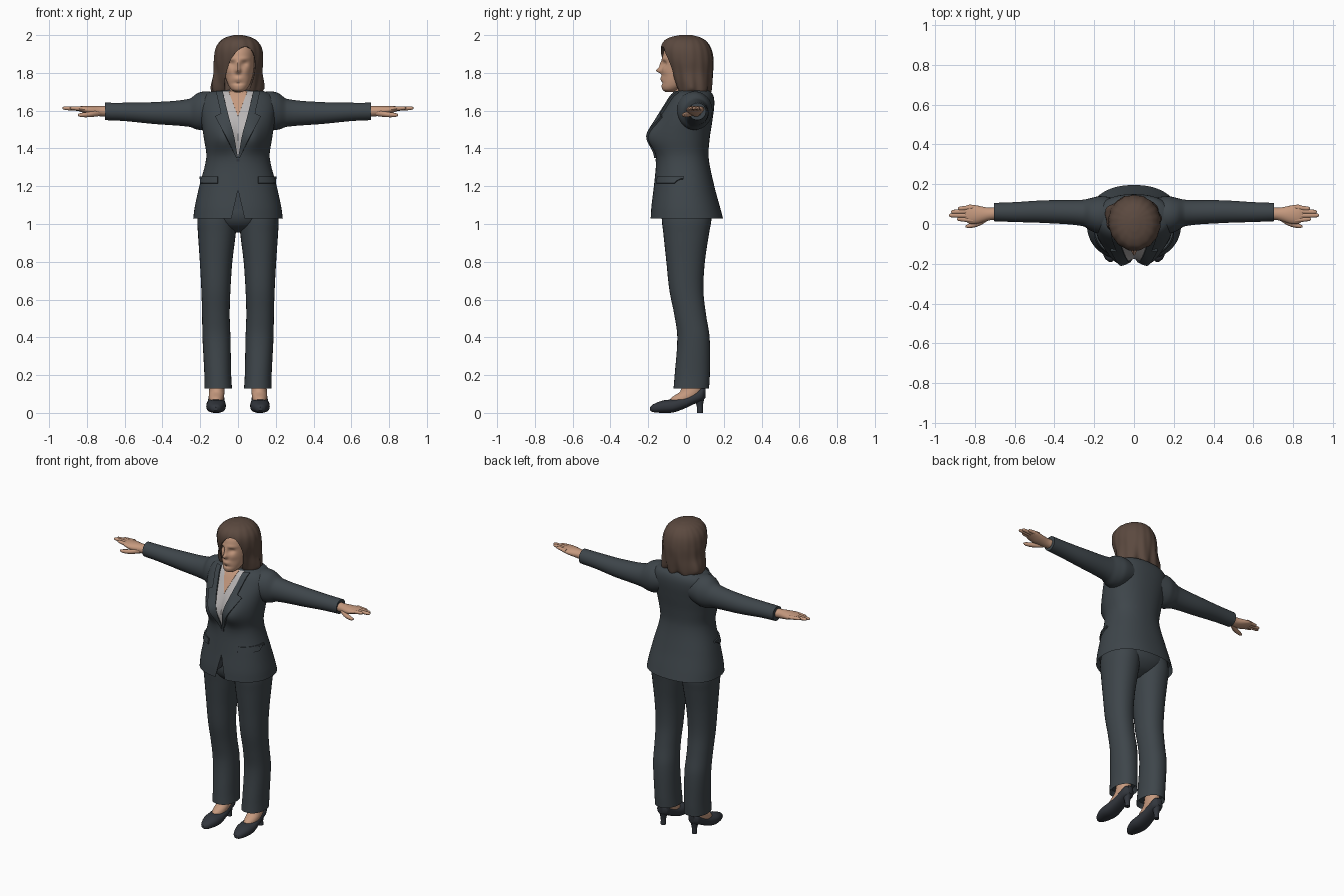
import bpy, bmesh
from math import sin, cos, pi, exp, atan2, copysign
from mathutils import Vector

if "Cube" in bpy.data.objects:
    bpy.data.objects.remove(bpy.data.objects["Cube"])


def material(name, *rgb):
    m = bpy.data.materials.new(name)
    m.use_nodes = True
    m.diffuse_color = (*rgb, 1)
    m.node_tree.nodes["Principled BSDF"].inputs["Base Color"].default_value = (*rgb, 1)
    return m


SUIT = material("charcoal suit", .048, .06, .069)
SKIN = material("skin", .56, .32, .21)
HAIR = material("brown hair", .105, .067, .05)
SHIRT = material("light grey shirt", .48, .46, .46)
SHOE = material("dark shoe", .032, .037, .046)
parts = []


def finish(name, bm, mat, mirror=False):
    bmesh.ops.recalc_face_normals(bm, faces=bm.faces)
    me = bpy.data.meshes.new(name)
    bm.to_mesh(me)
    bm.free()
    me.materials.append(mat)
    ob = bpy.data.objects.new(name, me)
    bpy.context.collection.objects.link(ob)
    if mirror:
        ob.modifiers.new("mirror", 'MIRROR')
    parts.append(ob)
    return ob


def sample(rows, t):
    """Smooth interpolation of section rows at position t."""
    i = 0
    while i < len(rows) - 2 and t > rows[i + 1][0]:
        i += 1
    last = len(rows) - 1
    a, b = rows[i], rows[i + 1]
    h = b[0] - a[0]
    u = (t - a[0]) / h

    def slope(j, k):
        p, q = rows[max(j - 1, 0)], rows[min(j + 1, last)]
        return (q[k] - p[k]) / (q[0] - p[0])
    w = 3 * u * u - 2 * u ** 3
    return [a[k] + w * (b[k] - a[k]) + h * (u * (1 - u) ** 2 * slope(i, k) - u * u * (1 - u) * slope(i + 1, k))
            for k in range(1, 5)]


def spow(v, p):
    return copysign(abs(v) ** p, v)


def loft(name, mat, rows, axis='z', sides=32, power=1.0, steps=5, tweak=None, mirror=False, hollow=0):
    """Rows hold: position, centre, half width, low, high."""
    bm = bmesh.new()
    ts = [a[0] + (b[0] - a[0]) * s / steps for a, b in zip(rows, rows[1:]) for s in range(steps)]
    rings = []
    for t in ts + [rows[-1][0]]:
        c, h, lo, hi = sample(rows, t)
        ring = []
        for k in range(sides):
            ang = pi / 2 + 2 * pi * k / sides
            a = c + h * spow(cos(ang), power)
            b = (lo + hi) / 2 + (hi - lo) / 2 * spow(sin(ang), power)
            v = Vector({'z': (a, b, t), 'x': (t, a, b), 'y': (a, t, b)}[axis])
            if tweak:
                tweak(v)
            ring.append(bm.verts.new(v))
        rings.append(ring)
    for r, q in zip(rings, rings[1:]):
        for k in range(sides):
            n = (k + 1) % sides
            bm.faces.new((r[k], r[n], q[n], q[k]))
    cap = bm.faces.new(rings[0])
    bm.faces.new(rings[-1])
    if hollow:
        bmesh.ops.recalc_face_normals(bm, faces=bm.faces)
        bmesh.ops.inset_individual(bm, faces=[cap], thickness=.015)
        for v in cap.verts:
            v.co.z += hollow
    return finish(name, bm, mat, mirror)


def carve(ob, cutter):
    parts.remove(cutter)
    cutter.hide_render = True
    m = ob.modifiers.new("carve", 'BOOLEAN')
    m.operation, m.solver, m.object = 'DIFFERENCE', 'EXACT', cutter
    cutters.append(cutter)


cutters = []

# Jacket body
TORSO = [(1.03, 0, .237, -.188, .196), (1.09, 0, .229, -.184, .18), (1.2, 0, .205, -.17, .15),
         (1.35, 0, .168, -.157, .12), (1.45, 0, .18, -.165, .125), (1.55, 0, .195, -.148, .14),
         (1.64, 0, .2, -.102, .15), (1.69, 0, .17, -.068, .14), (1.715, 0, .1, -.03, .11)]
BOX = .88


def bust(v):
    if v.y < 0:
        v.y -= .045 * exp(-((abs(v.x) - .08) / .06) ** 2 - ((v.z - 1.46) / .075) ** 2)


jacket = loft("jacket", SUIT, TORSO, sides=56, power=BOX, tweak=bust, hollow=.05)
carve(jacket, loft("front_opening_cutter", SUIT, [(-.3, 0, .06, .88, 1.18), (-.135, 0, .06, .88, 1.18)],
                   'y', sides=3, steps=1))


def on_torso(x, z):
    c, h, lo, hi = sample(TORSO, z)
    u = min(abs(x) / h, 1) ** (1 / BOX)
    v = Vector((x, (lo + hi) / 2 - (hi - lo) / 2 * (1 - u * u) ** (BOX / 2), z))
    bust(v)
    return v


def patch(name, mat, z0, z1, left, right, thick, mirror=False, n=24):
    """Plate following the torso front between two edge functions of height."""
    bm = bmesh.new()
    grid = []
    for i in range(n + 1):
        z = z0 + (z1 - z0) * i / n
        grid.append([bm.verts.new(on_torso(left(z) + (right(z) - left(z)) * j / 12, z)) for j in range(13)])
    for r, q in zip(grid, grid[1:]):
        for j in range(12):
            bm.faces.new((r[j], r[j + 1], q[j + 1], q[j]))
    ob = finish(name, bm, mat)
    m = ob.modifiers.new("thickness", 'SOLIDIFY')
    m.thickness, m.offset = thick, 0
    if mirror:
        ob.modifiers.new("mirror", 'MIRROR')


# Shirt, open neck, lapels, pocket flaps and button
def edge(z):
    return .002 + .23 * (z - 1.36)


def lapel(z):
    return edge(z) + (.012 + .27 * (z - 1.36) if z < 1.57 else .035)


def neck_v(z):
    return .001 + .37 * (z - 1.57)


patch("shirt", SHIRT, 1.36, 1.7, lambda z: -edge(z), edge, .006)
patch("open_neckline", SKIN, 1.57, 1.7, lambda z: -neck_v(z), neck_v, .0095)
patch("lapels", SUIT, 1.35, 1.695, edge, lapel, .022, True)
patch("pocket_flaps", SUIT, 1.215, 1.25, lambda z: .105, lambda z: .195, .016, True)
patch("button", SHOE, 1.33, 1.345, lambda z: -.008, lambda z: .008, .009, n=4)

# Sleeves
loft("sleeves", SUIT, [(.09, .045, .085, 1.53, 1.69), (.17, .045, .095, 1.5, 1.702), (.215, .048, .083, 1.5, 1.692),
                       (.26, .056, .066, 1.515, 1.662), (.45, .062, .057, 1.53, 1.645),
                       (.6, .06, .05, 1.545, 1.642), (.705, .06, .046, 1.55, 1.642)], 'x', mirror=True)

# Hands
loft("palms", SKIN, [(.68, .055, .032, 1.568, 1.625), (.73, .05, .032, 1.57, 1.625), (.79, .047, .046, 1.58, 1.626),
                     (.83, .05, .047, 1.593, 1.624), (.85, .052, .036, 1.6, 1.62)], 'x', 20, mirror=True)
for name, y, tip in (("index", .018, .89), ("middle", .042, .93), ("ring", .064, .92), ("little", .085, .885)):
    loft(name + "_fingers", SKIN, [(.81, y, .012, 1.597, 1.622), (tip - .02, y * .8 + .01, .011, 1.603, 1.622),
                                   (tip - .004, y * .8 + .01, .008, 1.607, 1.62),
                                   (tip, y * .8 + .01, .003, 1.611, 1.616)], 'x', 12, mirror=True)
loft("thumbs", SKIN, [(.73, .035, .015, 1.572, 1.605), (.78, .006, .016, 1.566, 1.595),
                      (.83, -.01, .011, 1.566, 1.588), (.848, -.012, .004, 1.572, 1.582)], 'x', 12, mirror=True)

# Trousers
loft("trouser_seat", SUIT, [(.955, 0, .06, -.03, .04), (.985, 0, .13, -.1, .1), (1.04, 0, .2, -.132, .14),
                            (1.12, 0, .2, -.13, .14)], power=.9)
loft("trouser_legs", SUIT, [(.13, .105, .073, -.066, .122), (.2, .107, .071, -.06, .126), (.4, .114, .074, -.046, .125),
                            (.52, .117, .073, -.062, .106), (.65, .117, .077, -.088, .092),
                            (.8, .116, .086, -.104, .1), (.95, .112, .1, -.12, .122),
                            (1.03, .111, .104, -.128, .135), (1.1, .105, .095, -.12, .13)],
     power=.92, mirror=True, hollow=.03)

# Feet and heeled shoes
loft("feet", SKIN, [(.045, .115, .036, -.1, .03), (.08, .115, .04, -.078, .07), (.115, .112, .041, -.03, .085),
                    (.2, .108, .038, -.01, .085)], mirror=True)
loft("shoes", SHOE, [(-.19, .118, .008, .012, .03), (-.175, .118, .027, .004, .045), (-.12, .117, .048, 0, .066),
                     (-.07, .116, .052, .002, .072), (-.01, .115, .046, .022, .086), (.05, .114, .041, .05, .112),
                     (.085, .113, .037, .064, .132), (.102, .113, .018, .078, .13)],
     'y', 24, .85, mirror=True)
loft("shoe_heels", SHOE, [(0, .113, .016, .058, .09), (.04, .113, .017, .056, .09), (.09, .113, .032, .035, .1)],
     sides=16, mirror=True)


# Head with sculpted face
def face(v):
    if v.y > -.04:
        return
    def bump(x, z, wide, tall):
        return exp(-((abs(v.x) - x) / wide) ** 2 - ((v.z - z) / tall) ** 2)
    v.y -= .03 * bump(0, 1.812, .013, .014) + .014 * bump(0, 1.84, .01, .024)
    v.y += .014 * bump(.034, 1.848, .018, .014) + .006 * bump(0, 1.745, .03, .008)
    v.y -= .007 * bump(0, 1.77, .026, .012) + .005 * bump(.035, 1.875, .03, .01)
    v.y -= .005 * bump(.045, 1.81, .02, .02)


loft("head", SKIN, [(1.7, .004, .02, -.11, -.06), (1.712, .004, .04, -.125, -.03), (1.74, .005, .058, -.13, .02),
                    (1.79, .005, .074, -.127, .07), (1.86, .005, .082, -.126, .1), (1.92, .005, .08, -.115, .1),
                    (1.965, .005, .05, -.08, .07)], sides=72, steps=9, tweak=face)
loft("neck", SKIN, [(1.6, 0, .065, -.085, .06), (1.68, 0, .05, -.07, .05), (1.76, 0, .048, -.07, .05)])


# Shoulder length hair with a side parted opening for the face
def waves(v):
    ang = atan2(v.y - .02, v.x)
    k = min(max((1.87 - v.z) / .18, 0), 1)
    swell = 1 + .05 * k * sin(9 * ang + 12 * v.z) + .012 * sin(17 * ang)
    v.x *= swell
    v.y = .02 + (v.y - .02) * swell
    v.z += .014 * k * k * sin(7 * ang + 1)


def lean(v):
    v.x += .2 * (v.z - 1.8)


hair = loft("hair", HAIR, [(1.68, -.004, .122, -.035, .112), (1.705, -.005, .139, -.052, .13),
                           (1.74, -.005, .14, -.07, .138), (1.8, -.001, .13, -.1, .144),
                           (1.87, .003, .131, -.127, .145), (1.93, .004, .122, -.134, .132),
                           (1.97, .004, .096, -.116, .105), (1.99, .003, .062, -.08, .07),
                           (2, .002, .022, -.035, .03)], sides=72, tweak=waves)
carve(hair, loft("face_opening_cutter", HAIR, [(-.3, .012, .079, 1.64, 1.945), (-.035, .012, .074, 1.64, 1.935)],
                 'y', sides=40, steps=1, tweak=lean))

# Apply modifiers and shade
bpy.ops.object.select_all(action='DESELECT')
for ob in parts:
    ob.select_set(True)
bpy.context.view_layer.objects.active = parts[0]
bpy.ops.object.convert(target='MESH')
bpy.ops.object.shade_smooth_by_angle(angle=.7)
for c in cutters:
    bpy.data.objects.remove(c)
